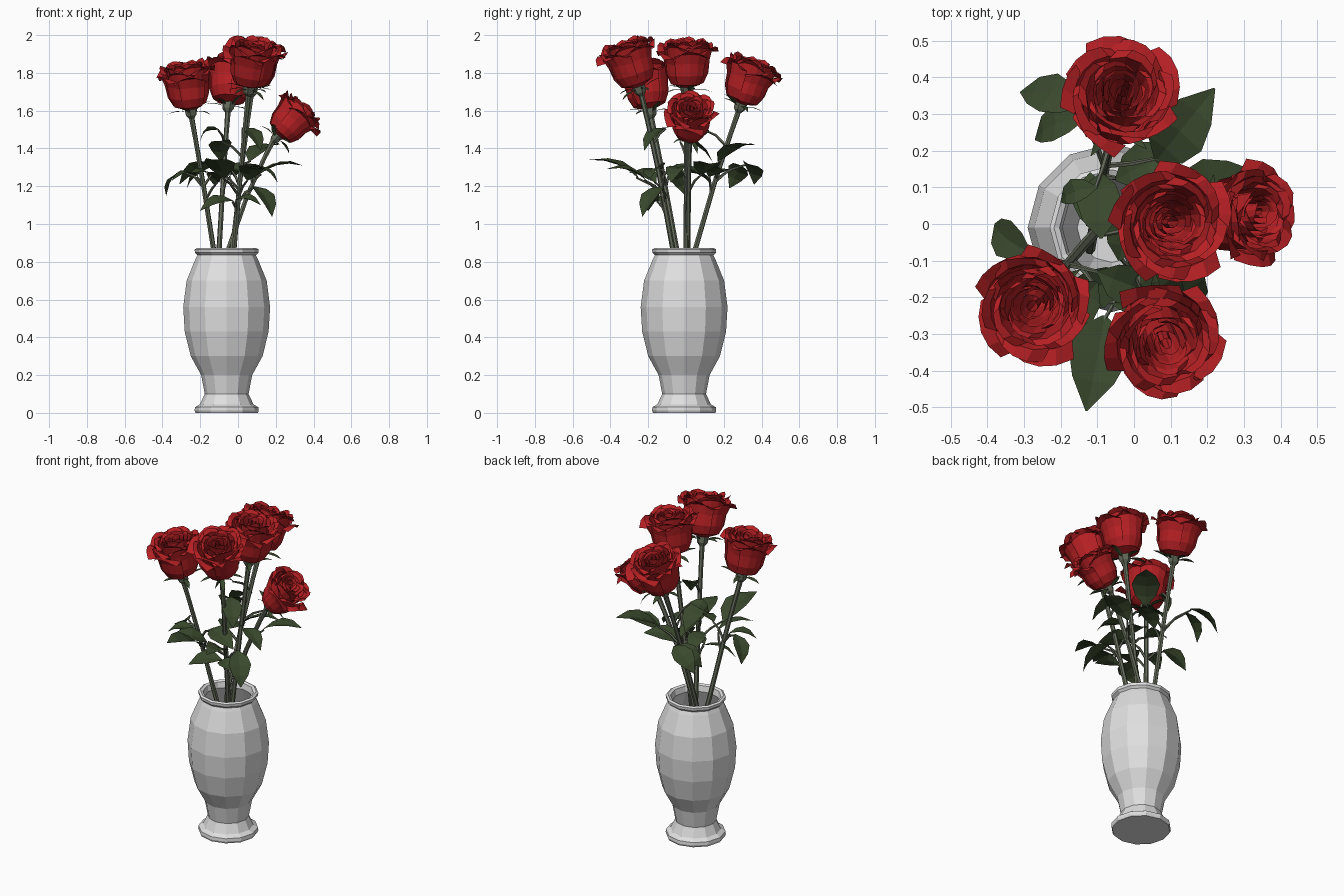
import bpy, bmesh, math, random
from mathutils import Vector as V

if "Cube" in bpy.data.objects:
    bpy.data.objects.remove(bpy.data.objects["Cube"])
random.seed(4)

def mat(name, r, g, b):
    m = bpy.data.materials.new(name)
    m.diffuse_color = (r, g, b, 1)
    m.use_nodes = True
    m.node_tree.nodes["Principled BSDF"].inputs["Base Color"].default_value = m.diffuse_color
    return m

RED = mat("rose_red", 0.46, 0.014, 0.017)
LEAF = mat("leaf_green", 0.042, 0.066, 0.026)
STEM = mat("stem_green", 0.125, 0.145, 0.10)
WHITE = mat("vase_white", 0.74, 0.74, 0.74)

def finish(bm, name, material):
    me = bpy.data.meshes.new(name)
    bm.to_mesh(me)
    bm.free()
    me.materials.append(material)
    ob = bpy.data.objects.new(name, me)
    bpy.context.collection.objects.link(ob)

def skin(bm, rows, closed=False):
    """Bridge equal-length rows of points with quads."""
    vs = [[bm.verts.new(p) for p in row] for row in rows]
    n = len(vs[0])
    for a, b in zip(vs, vs[1:]):
        for i in range(n if closed else n - 1):
            j = (i + 1) % n
            bm.faces.new((a[i], a[j], b[j], b[i]))
    return vs

def ring(r, sides):
    return [V((r * math.cos(k * math.tau / sides), r * math.sin(k * math.tau / sides), 0))
            for k in range(sides)]

def tube(bm, pts, radii, sides=6):
    rows = []
    for i, p in enumerate(pts):
        d = pts[min(i + 1, len(pts) - 1)] - pts[max(i - 1, 0)]
        q = d.to_track_quat('Z', 'Y')
        rows.append([p + q @ v for v in ring(radii[i], sides)])
    vs = skin(bm, rows, True)
    bm.faces.new(vs[0][::-1])
    bm.faces.new(vs[-1])

def leaf(bm, base, tip, width, bow=0.03, fold=0.2, facing=V((0, 0, 1))):
    """Folded pointed leaf, bowed in the middle, its top turned towards facing."""
    d = tip - base
    side = d.cross(facing).normalized()
    up = side.cross(d).normalized()
    rows = []
    for t, w in ((0, .06), (.2, .75), (.45, 1), (.72, .7), (1, .03)):
        c = base + d * t + up * bow * 4 * t * (1 - t)
        rows.append([c + (side * s + up * fold * abs(s)) * w * width / 2 for s in (1, 0, -1)])
    skin(bm, rows)

# Vase: lathed outer and inner wall, 12 sides
profile = [(.165, 0), (.17, .012), (.168, .03), (.142, .045), (.116, .10), (.135, .20), (.19, .30),
           (.222, .43), (.23, .56), (.212, .70), (.165, .815), (.155, .835), (.168, .848), (.17, .865),
           (.158, .872), (.143, .865), (.135, .83), (.195, .69), (.2, .43), (.095, .10)]
bm = bmesh.new()
rings = skin(bm, [[v + V((-.06, -.01, z)) for v in ring(r, 12)] for r, z in profile], True)
bm.faces.new(rings[0][::-1])
bm.faces.new(rings[-1])
finish(bm, "vase", WHITE)

# Petal layers from outside in: count, cup radius, rim height
LAYERS = [(5, .12, .222), (5, .112, .25), (4, .094, .268), (4, .074, .268),
          (3, .055, .26), (3, .035, .258), (2, .017, .252)]

def rose(bm, base, axis, scale, spin):
    q = axis.to_track_quat('Z', 'Y')
    for li, (count, radius, top) in enumerate(LAYERS):
        low = .012 * li
        for k in range(count):
            # Outer petals differ in flare and height
            loose = random.uniform(-1, 1) * (1 if li < 2 else .4)
            flare = 1.42 - .08 * li + .1 * loose
            dz = -.018 * loose
            prof = ((.16, 0), (.75, .12), (.95, .36), (1, .67), (.7 + .3 * flare, .92), (flare, 1))
            a0 = spin + .67 * li + k * math.tau / count + random.uniform(-.1, .1)
            rows = []
            for i, (rf, zf) in enumerate(prof):
                t = i / 5
                width = 3.6 / count * (1 if t < .9 else .72)
                row = []
                for u in (-1, -.5, 0, .5, 1):
                    a = a0 + u * width
                    # spiral overlap, rounded upper edge
                    r = radius * rf * (1 + .07 * u * (.3 + t))
                    z = low + (top - low) * zf + dz * t - (.04 if li < 4 else .014) * u * u * t ** 3
                    row.append(base + q @ (V((r * math.cos(a), r * math.sin(a), z)) * scale))
                rows.append(row)
            skin(bm, rows)

# Each rose: neck point, head base, head direction, scale
ROSES = {
    "back": ((-.10, .05, .87), (-.05, .29, 1.635), (.08, .31, .95), .95),
    "centre": ((-.03, 0, .87), (.075, .005, 1.72), (.13, 0, 1), .97),
    "right": ((-.05, .01, .87), (.21, .02, 1.465), (.66, .05, .75), .84),
    "left": ((-.13, -.05, .87), (-.25, -.19, 1.605), (-.12, -.15, 1), .95),
    "front": ((-.02, -.07, .87), (.06, -.25, 1.725), (.12, -.32, .95), .97),
}
stems = []
for spin, (name, (neck, base, axis, s)) in enumerate(ROSES.items()):
    neck, base, axis = V(neck), V(base), V(axis).normalized()
    bm = bmesh.new()
    rose(bm, base, axis, s, spin)
    finish(bm, "rose_" + name, RED)
    # Stem with swollen calyx under the head
    bm = bmesh.new()
    hip = base - axis * .05 * s
    lean = V((axis.x, axis.y, 0)) * .025
    foot = neck + (neck - hip) * .8
    foot.x, foot.y = max(-.12, min(0, foot.x)), max(-.07, min(.05, foot.y))
    mid = neck.lerp(hip, .5) - lean
    tube(bm, [foot, neck, mid, neck.lerp(hip, .85) - lean / 2, hip,
              base - axis * .03 * s, base + axis * .012 * s],
         [.014, .014, .013, .013, .015, .032 * s, .038 * s])
    finish(bm, "stem_" + name, STEM)
    stems.append((neck, mid, hip))
    # Sepals
    bm = bmesh.new()
    q = axis.to_track_quat('Z', 'Y')
    for out in ring(1, 5):
        leaf(bm, base + q @ (out * .03 * s - V((0, 0, .01))),
             base + q @ (out * .135 * s + V((0, 0, random.uniform(-.03, .03)))), .03, .008)
    finish(bm, "sepals_" + name, LEAF)

def stem_point(p):
    """Closest stem point slightly below p."""
    z = max(p.z - .09, .95)
    found = []
    for neck, mid, hip in stems:
        a, b = (neck, mid) if z < mid.z else (mid, hip)
        found.append(a.lerp(b, (z - a.z) / (b.z - a.z)))
    return min(found, key=lambda c: (c - p).length)

# Leaves: base and tip; width, roll and stalk follow by rule
LEAVES = [
    ((-.14, .32, 1.32), (-.31, .36, 1.21)), ((-.13, .29, 1.31), (-.27, .23, 1.19)),
    ((.06, .17, 1.33), (.22, .37, 1.42)), ((.11, .08, 1.26), (.34, .14, 1.31)),
    ((-.08, -.25, 1.24), (-.13, -.51, 1.34)), ((-.28, -.08, 1.28), (-.38, 0, 1.15)),
    ((-.21, -.12, 1.25), (-.35, -.19, 1.23)), ((.08, -.12, 1.2), (.18, -.23, 1.04)),
    ((-.02, -.13, 1.12), (-.2, -.2, 1.07)), ((-.02, -.15, 1.12), (.12, -.2, 1.1)),
    ((-.09, -.04, 1.44), (-.09, .14, 1.33)), ((.02, -.1, 1.51), (.12, -.22, 1.39)),
    ((-.04, -.1, 1.29), (-.02, .09, 1.25)), ((-.1, .1, 1.5), (-.2, .06, 1.44)),
    ((.05, -.21, 1.23), (.08, -.42, 1.29)), ((-.05, .12, 1.25), (.15, .2, 1.28)),
    ((-.1, -.16, 1.22), (-.25, -.3, 1.27)), ((-.1, -.13, 1.29), (.1, -.19, 1.24)),
    ((-.1, -.02, 1.27), (-.12, .14, 1.2)), ((.06, -.03, 1.3), (.21, -.08, 1.22)),
]
leaves, stalks = bmesh.new(), bmesh.new()
for base, tip in LEAVES:
    b, t = V(base), V(tip)
    p = stem_point(b)
    tube(stalks, [p, p.lerp(b, .5) + V((0, 0, .015)), b.lerp(t, .05)], [.008, .007, .005], 5)
    out = V((t.x + .06, t.y, 0)).normalized()
    leaf(leaves, b, t, .59 * (t - b).length, facing=V((0, 0, 1)) + out * .7)
finish(leaves, "leaves", LEAF)
finish(stalks, "leaf_stalks", STEM)
